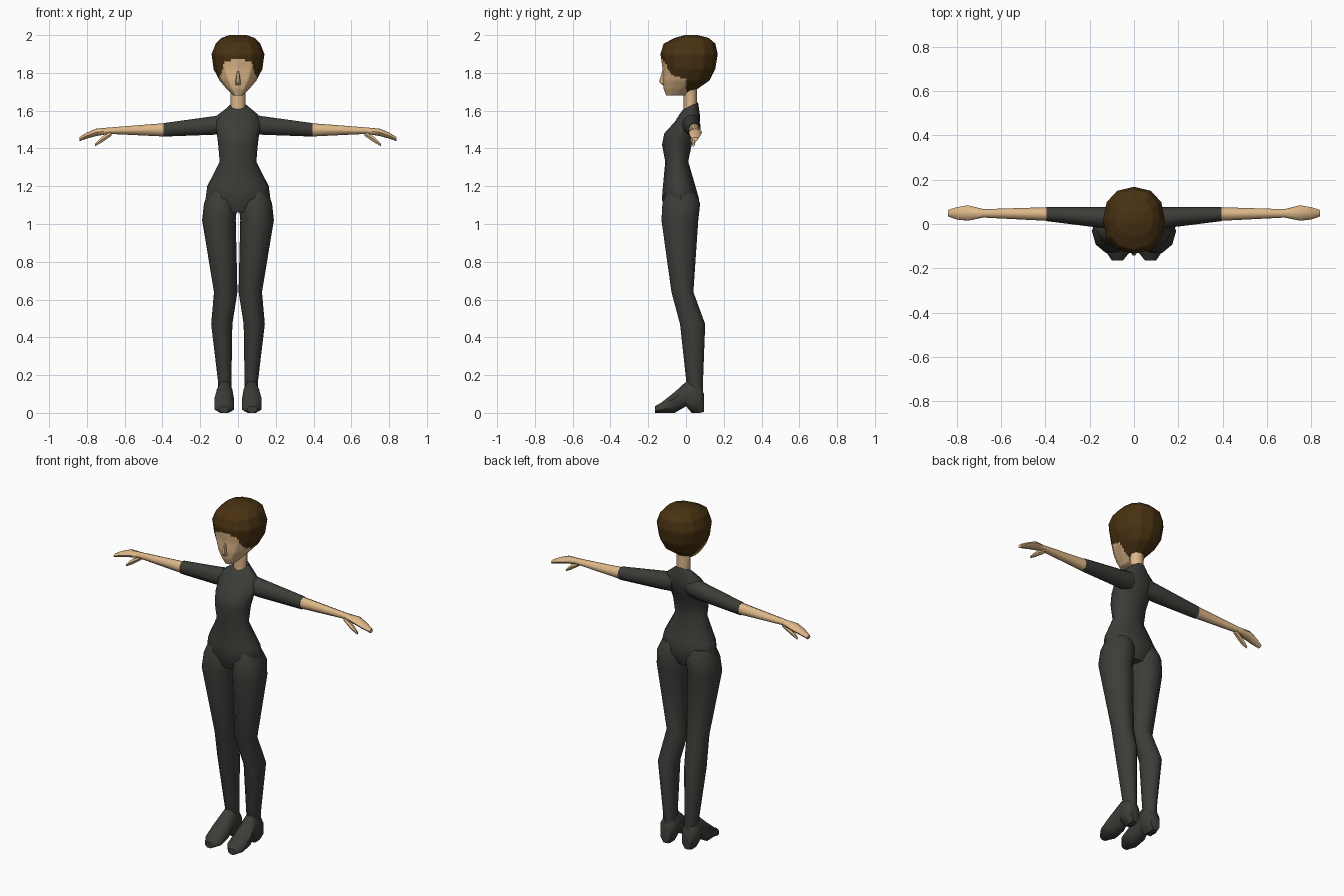
import bpy, bmesh, math
from mathutils import Vector

cube = bpy.data.objects.get("Cube")
if cube:
    bpy.data.objects.remove(cube, do_unlink=True)


def material(name, rgb):
    m = bpy.data.materials.new(name)
    m.use_nodes = True
    m.diffuse_color = (*rgb, 1)
    bsdf = m.node_tree.nodes["Principled BSDF"]
    bsdf.inputs["Base Color"].default_value = (*rgb, 1)
    bsdf.inputs["Roughness"].default_value = 0.9
    return m


SUIT = material("charcoal suit", (0.045, 0.047, 0.040))
SKIN = material("warm skin", (0.73, 0.48, 0.25))
HAIR = material("brown hair", (0.065, 0.031, 0.006))

# How the loft's (section a, section b, along t) map onto x, y, z
AXES = {
    "z": lambda a, b, t: Vector((a, b, t)),
    "x": lambda a, b, t: Vector((t, a, b)),
    "y": lambda a, b, t: Vector((a, t, b)),
}


def loft(name, mats, rings, axis="z", sides=10, flat=False, power=1.0, side=1, cuts=0, rule=None):
    """Skin a row of rings: (position, a min, a max, b min, b max, optional tilt)."""
    bm = bmesh.new()
    loops = []
    for t, a0, a1, b0, b1, *tilt in rings:
        loop = []
        for i in range(sides):
            ang = 2 * math.pi * (i + (0.5 if flat else 0)) / sides
            c, s = math.cos(ang), math.sin(ang)
            if flat:
                c, s = c / math.cos(math.pi / sides), s / math.cos(math.pi / sides)
            c = math.copysign(abs(c) ** power, c)
            s = math.copysign(abs(s) ** power, s)
            a = (a0 + a1) / 2 + c * (a1 - a0) / 2
            b = (b0 + b1) / 2 + s * (b1 - b0) / 2
            p = AXES[axis](a, b, t + (tilt[0] * s if tilt else 0))
            p.x *= side
            loop.append(bm.verts.new(p))
        loops.append(loop)
    for low, high in zip(loops, loops[1:]):
        for i in range(sides):
            j = (i + 1) % sides
            bm.faces.new((low[i], low[j], high[j], high[i]))
    bm.faces.new(loops[0])
    bm.faces.new(loops[-1])
    if cuts:
        bmesh.ops.subdivide_edges(bm, edges=bm.edges[:], cuts=cuts, use_grid_fill=True)
    bmesh.ops.recalc_face_normals(bm, faces=bm.faces[:])
    if rule:
        for f in bm.faces:
            f.material_index = rule(f.calc_center_median())
    mesh = bpy.data.meshes.new(name)
    bm.to_mesh(mesh)
    bm.free()
    for m in mats:
        mesh.materials.append(m)
    ob = bpy.data.objects.new(name, mesh)
    bpy.context.collection.objects.link(ob)
    bpy.ops.object.select_all(action="DESELECT")
    ob.select_set(True)
    bpy.context.view_layer.objects.active = ob
    bpy.ops.object.shade_smooth_by_angle(angle=math.radians(50))
    return ob


def centred(*rows):
    """Rings symmetric about x = 0: (z, half width, front y, back y, optional tilt)."""
    return [(z, -w, w, *rest) for z, w, *rest in rows]


# Torso with tilted collar
loft("torso", [SUIT], centred(
    (1.06, 0.09, -0.10, 0.04),
    (1.13, 0.172, -0.128, 0.07),
    (1.20, 0.163, -0.122, 0.05),
    (1.33, 0.097, -0.11, 0.012),
    (1.42, 0.105, -0.127, 0.03),
    (1.48, 0.112, -0.115, 0.055),
    (1.54, 0.125, -0.06, 0.073),
    (1.58, 0.105, -0.035, 0.073),
    (1.625, 0.045, -0.016, 0.064, 0.02)), sides=12)

# Neck
loft("neck", [SKIN], centred(
    (1.57, 0.039, -0.012, 0.058),
    (1.65, 0.039, -0.012, 0.058),
    (1.74, 0.042, -0.012, 0.058)), sides=8)


# Head: face below a ragged hairline, hair above and behind
def is_hair(c):
    x = abs(c.x)
    fall = min(max((x - 0.065) / 0.035, 0), 1)
    line = 1.868 - 0.1 * fall + 0.006 * math.sin(90 * x)
    return 1 if c.y > 0 or c.z > line else 0


loft("head", [SKIN, HAIR], centred(
    (1.68, 0.026, -0.105, 0.0),
    (1.715, 0.06, -0.118, 0.06),
    (1.76, 0.098, -0.124, 0.125),
    (1.82, 0.129, -0.124, 0.155),
    (1.90, 0.14, -0.135, 0.168),
    (1.955, 0.118, -0.118, 0.155),
    (1.985, 0.088, -0.06, 0.12),
    (2.00, 0.045, -0.005, 0.06)),
    sides=12, power=0.88, cuts=5, rule=is_hair)

# Nose
loft("nose", [SKIN], centred(
    (1.735, 0.012, -0.125, -0.11),
    (1.752, 0.014, -0.145, -0.11),
    (1.81, 0.006, -0.127, -0.11)), sides=6)

for label, s in (("left", 1), ("right", -1)):
    # Leg
    loft(label + "_leg", [SUIT], [
        (1.17, 0.02, 0.155, -0.105, 0.05),
        (1.11, 0.004, 0.18, -0.13, 0.08),
        (1.02, 0.012, 0.19, -0.135, 0.07),
        (0.64, 0.003, 0.127, -0.08, 0.042),
        (0.47, 0.03, 0.142, -0.035, 0.105),
        (0.16, 0.035, 0.105, 0.0, 0.092),
        (0.10, 0.035, 0.105, 0.02, 0.09)], side=s)

    # Shoe with raised arch
    loft(label + "_shoe", [SUIT], [
        (-0.165, 0.05, 0.10, 0.0, 0.035),
        (-0.13, 0.022, 0.123, 0.0, 0.055),
        (-0.06, 0.022, 0.125, 0.0, 0.11),
        (0.0, 0.03, 0.11, 0.035, 0.165),
        (0.03, 0.028, 0.115, 0.0, 0.17),
        (0.075, 0.028, 0.115, 0.0, 0.15),
        (0.095, 0.04, 0.10, 0.005, 0.10)],
        axis="y", sides=8, flat=True, side=s)

    # Sleeve
    loft(label + "_sleeve", [SUIT], [
        (0.05, -0.02, 0.07, 1.475, 1.59),
        (0.13, -0.02, 0.077, 1.47, 1.573),
        (0.395, 0.013, 0.077, 1.461, 1.536)], axis="x", side=s)

    # Forearm flowing into the hand
    loft(label + "_forearm_and_hand", [SKIN], [
        (0.385, 0.014, 0.076, 1.463, 1.534),
        (0.68, 0.029, 0.067, 1.477, 1.511),
        (0.75, 0.015, 0.085, 1.466, 1.505),
        (0.80, 0.02, 0.076, 1.452, 1.484),
        (0.84, 0.034, 0.064, 1.438, 1.46)],
        axis="x", sides=8, side=s)

    # Thumb
    loft(label + "_thumb", [SKIN], [
        (0.67, 0.03, 0.06, 1.465, 1.492),
        (0.72, 0.024, 0.054, 1.43, 1.465),
        (0.757, 0.032, 0.046, 1.41, 1.425)],
        axis="x", sides=6, side=s)
